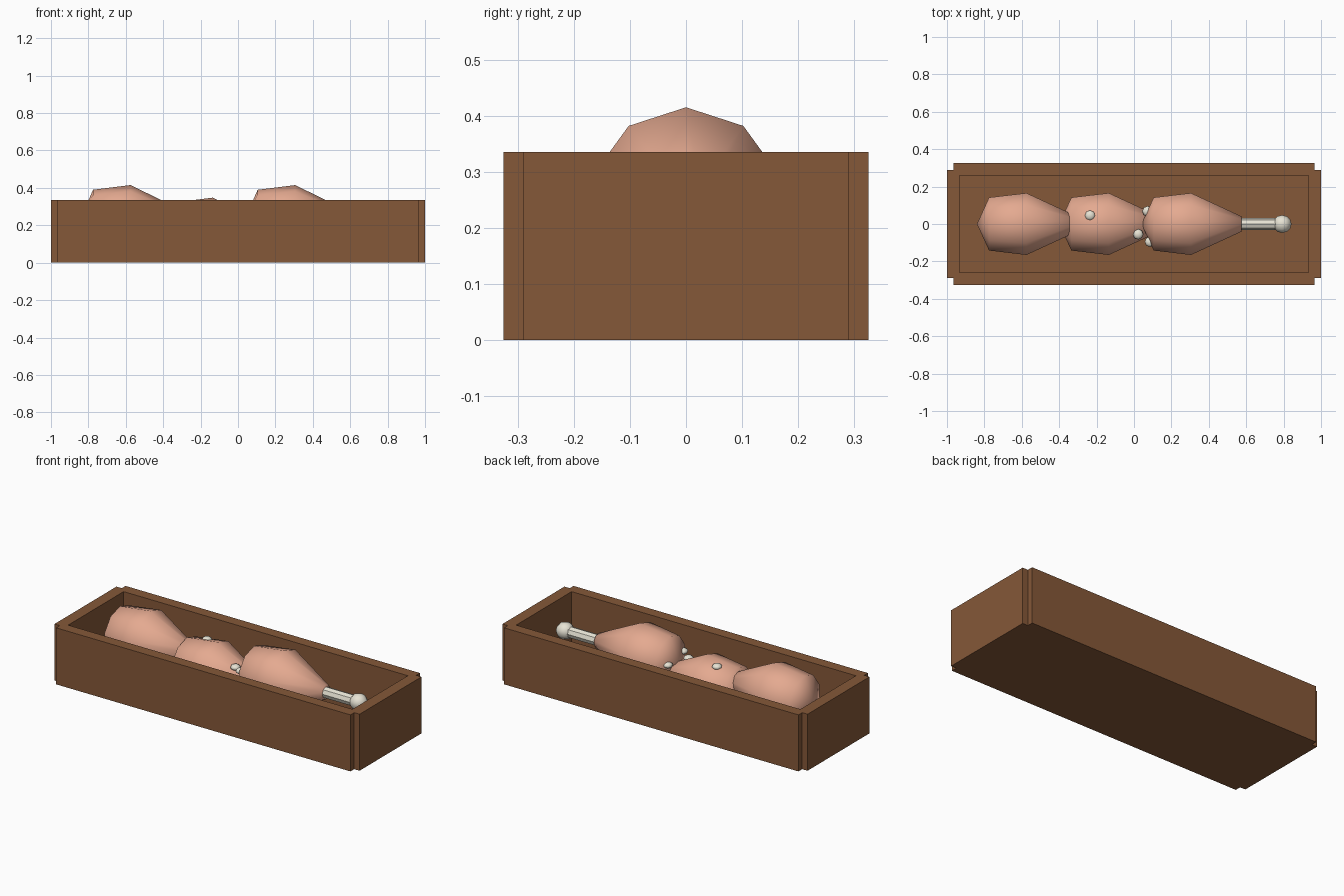
import bpy, bmesh, math
from mathutils import Matrix, Vector

if "Cube" in bpy.data.objects:
    bpy.data.objects.remove(bpy.data.objects["Cube"])


def material(name, rgb):
    m = bpy.data.materials.new(name)
    m.diffuse_color = (*rgb, 1)
    m.use_nodes = True
    m.node_tree.nodes["Principled BSDF"].inputs["Base Color"].default_value = m.diffuse_color
    return m


WOOD = material("brown wood", (0.235, 0.098, 0.04))
MEAT = material("pink meat", (0.78, 0.40, 0.28))
BONE = material("ivory bone", (0.80, 0.77, 0.66))


def finish(bm, name, mat, smooth=False):
    bmesh.ops.recalc_face_normals(bm, faces=bm.faces[:])
    for f in bm.faces:
        f.smooth = smooth
    me = bpy.data.meshes.new(name)
    bm.to_mesh(me)
    bm.free()
    me.materials.append(mat)
    ob = bpy.data.objects.new(name, me)
    bpy.context.collection.objects.link(ob)
    return ob


def lathe_x(name, profile, sides, centre, mat, smooth):
    """Revolve (x, radius) points about the x axis; zero radius makes a tip."""
    bm = bmesh.new()
    rings = []
    for x, r in profile:
        if r == 0:
            rings.append([bm.verts.new(Vector(centre) + Vector((x, 0, 0)))] * sides)
            continue
        ring = []
        for i in range(sides):
            a = 2 * math.pi * i / sides
            ring.append(bm.verts.new(Vector(centre) + Vector((x, r * math.sin(a), r * math.cos(a)))))
        rings.append(ring)
    for a, b in zip(rings, rings[1:]):
        for i in range(sides):
            j = (i + 1) % sides
            bm.faces.new(list(dict.fromkeys((a[i], a[j], b[j], b[i]))))
    for ring in (rings[0], rings[-1]):
        if ring[0] is not ring[1]:
            bm.faces.new(ring)
    return finish(bm, name, mat, smooth)


# Open crate with notched corners
H, FLOOR = 0.335, 0.035
OX, OY, NX, NY, IX, IY = 1.0, 0.325, 0.965, 0.29, 0.932, 0.26
quarter = [(OX, NY), (NX, NY), (NX, OY)]
outline = (quarter + [(-x, y) for x, y in reversed(quarter)]
           + [(-x, -y) for x, y in quarter] + [(x, -y) for x, y in reversed(quarter)])
inner = [(IX, IY), (-IX, IY), (-IX, -IY), (IX, -IY)]

bm = bmesh.new()


def loop(points, z):
    return [bm.verts.new((x, y, z)) for x, y in points]


def walls(low, high):
    for i in range(len(low)):
        j = (i + 1) % len(low)
        bm.faces.new((low[i], low[j], high[j], high[i]))


out_low, out_high = loop(outline, 0), loop(outline, H)
in_low, in_high = loop(inner, FLOOR), loop(inner, H)
walls(out_low, out_high)
walls(in_low, in_high)
bm.faces.new(out_low)
bm.faces.new(in_low)
rim = [bm.edges.get((r[i - 1], r[i])) for r in (out_high, in_high) for i in range(len(r))]
bmesh.ops.triangle_fill(bm, edges=rim, use_beauty=True, normal=(0, 0, 1))
finish(bm, "crate", WOOD)

# Three drumsticks lying in a row, the middle one lower
meat_profile = [(-0.265, 0), (-0.20, 0.149), (0, 0.174), (0.27, 0.043)]
for n, (x, z) in enumerate([(-0.575, 0.241), (-0.135, 0.174), (0.305, 0.241)], 1):
    c = (x, 0, z)
    lathe_x(f"drumstick_meat_{n}", meat_profile, 10, c, MEAT, True)
    lathe_x(f"drumstick_bone_{n}", [(0.2, 0.032), (0.47, 0.032)], 8, c, BONE, False)
    knob = [(0.487 - 0.05 * math.cos(math.pi * k / 6), 0.05 * math.sin(math.pi * k / 6) if 0 < k < 6 else 0)
            for k in range(7)]
    lathe_x(f"bone_knob_{n}", knob, 10, c, BONE, True)

# Small flattened pebbles scattered around the middle drumstick
for n, p in enumerate([(-0.235, 0.045, 0.32), (0.022, -0.055, 0.263),
                       (0.072, 0.068, 0.256), (0.085, -0.095, 0.273)], 1):
    bm = bmesh.new()
    bmesh.ops.create_uvsphere(bm, u_segments=8, v_segments=6, radius=0.028,
                              matrix=Matrix.Translation(p) @ Matrix.Diagonal((1, 1, 0.6, 1)))
    finish(bm, f"pebble_{n}", BONE, True)
